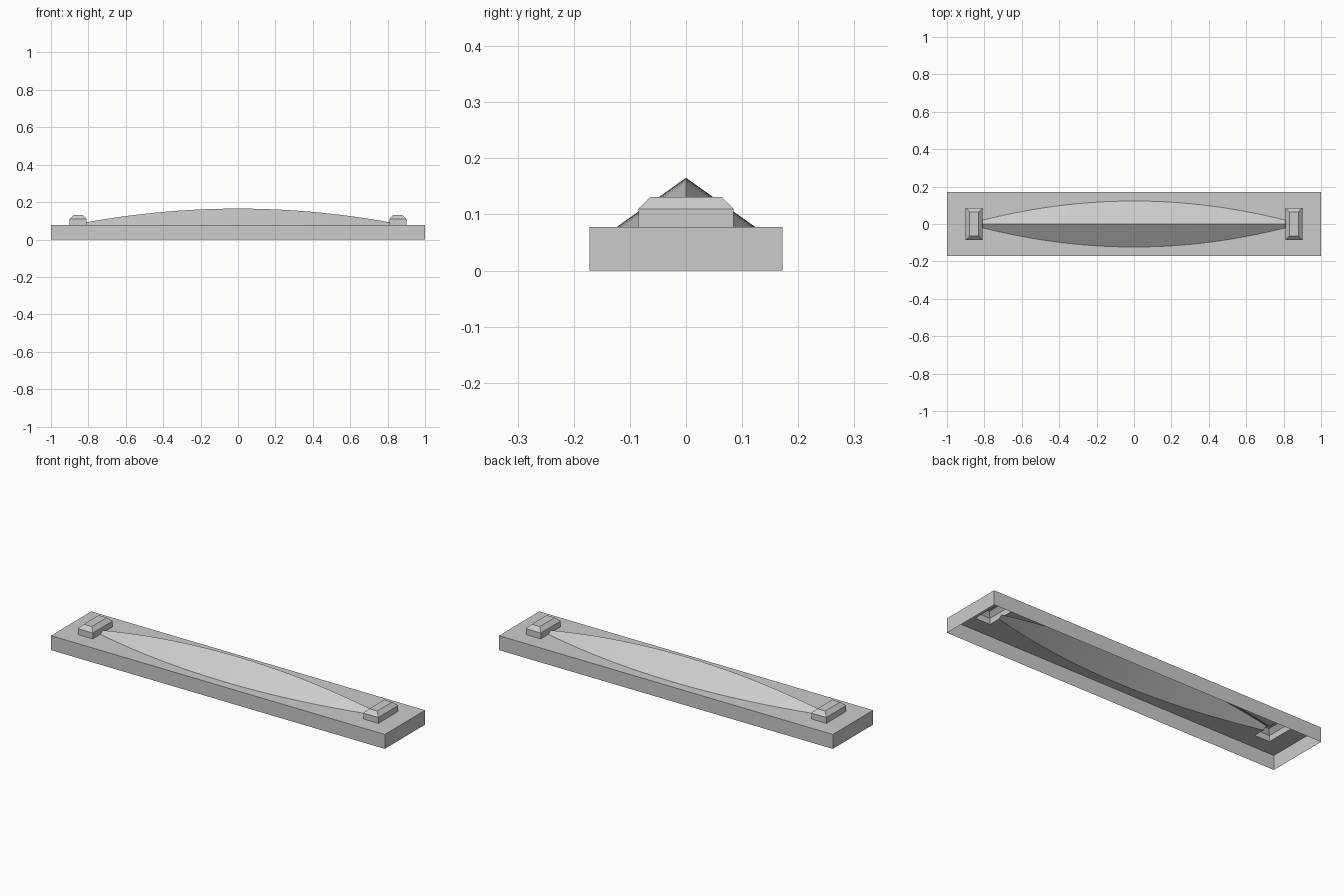
import bpy, bmesh

if "Cube" in bpy.data.objects:
    bpy.data.objects.remove(bpy.data.objects["Cube"])

L, W, H = 1.0, 0.172, 0.078      # base half length, half width, height
END = 0.81                       # ridge meets the end block here
N = 16


def half_width(x):
    return 0.123 - 0.103 * (x / END) ** 2


def quarter(name, faces):
    """One quarter (+x, +y) of an open shell, mirrored across x and y."""
    bm = bmesh.new()
    for f in faces:
        bm.faces.new([bm.verts.new(p) for p in f])
    bmesh.ops.remove_doubles(bm, verts=bm.verts, dist=1e-5)
    me = bpy.data.meshes.new(name)
    bm.to_mesh(me)
    bm.free()
    ob = bpy.data.objects.new(name, me)
    bpy.context.collection.objects.link(ob)
    m = ob.modifiers.new("mirror", 'MIRROR')
    m.use_axis = (True, True, False)
    m.merge_threshold = 1e-4
    return ob


xs = [END * i / N for i in range(N + 1)]
X0, X1, BY = END, 0.90, 0.085    # block footprint
Z1, Z2, C = 0.11, 0.131, 0.021   # block shoulder, top, chamfer

# Hollow base: top with openings under the ridge and blocks, thin side walls
top = [(x, half_width(x), H) for x in xs]
top += [(X0, BY, H), (X1, BY, H), (X1, 0, H), (L, 0, H), (L, W, H), (0, W, H)]
quarter("base_shell", [
    top,
    [(L, 0, 0), (L, W, 0), (L, W, H), (L, 0, H)],
    [(L, W, 0), (0, W, 0), (0, W, H), (L, W, H)],
])

# Long curved ridge with straight sloping sides
rim = [(x, half_width(x), H) for x in xs]
crest = [(x, 0, H + 0.71 * half_width(x)) for x in xs]
quarter("ridge", [[crest[i], crest[i + 1], rim[i + 1], rim[i]] for i in range(N)])

# Chamfered end blocks
a, b, ty = X0 + C, X1 - C, BY - C
quarter("end_block", [
    [rim[-1], crest[-1], (X0, 0, Z1), (X0, BY, Z1), (X0, BY, H)],
    [(X1, 0, H), (X1, BY, H), (X1, BY, Z1), (X1, 0, Z1)],
    [(X1, BY, H), (X0, BY, H), (X0, BY, Z1), (X1, BY, Z1)],
    [(X0, BY, Z1), (X0, 0, Z1), (a, 0, Z2), (a, ty, Z2)],
    [(X1, 0, Z1), (X1, BY, Z1), (b, ty, Z2), (b, 0, Z2)],
    [(X1, BY, Z1), (X0, BY, Z1), (a, ty, Z2), (b, ty, Z2)],
    [(a, 0, Z2), (b, 0, Z2), (b, ty, Z2), (a, ty, Z2)],
])

# Consistent outward winding for each quarter face
for ob in bpy.context.collection.objects:
    me = ob.data
    bm = bmesh.new()
    bm.from_mesh(me)
    bm.normal_update()
    for f in bm.faces:
        n, c = f.normal, f.calc_center_median()
        up = n.z if abs(n.z) > 0.1 else n.y + n.x * (1 if c.x > 0.85 else -1)
        if up < 0:
            f.normal_flip()
    bm.to_mesh(me)
    bm.free()
